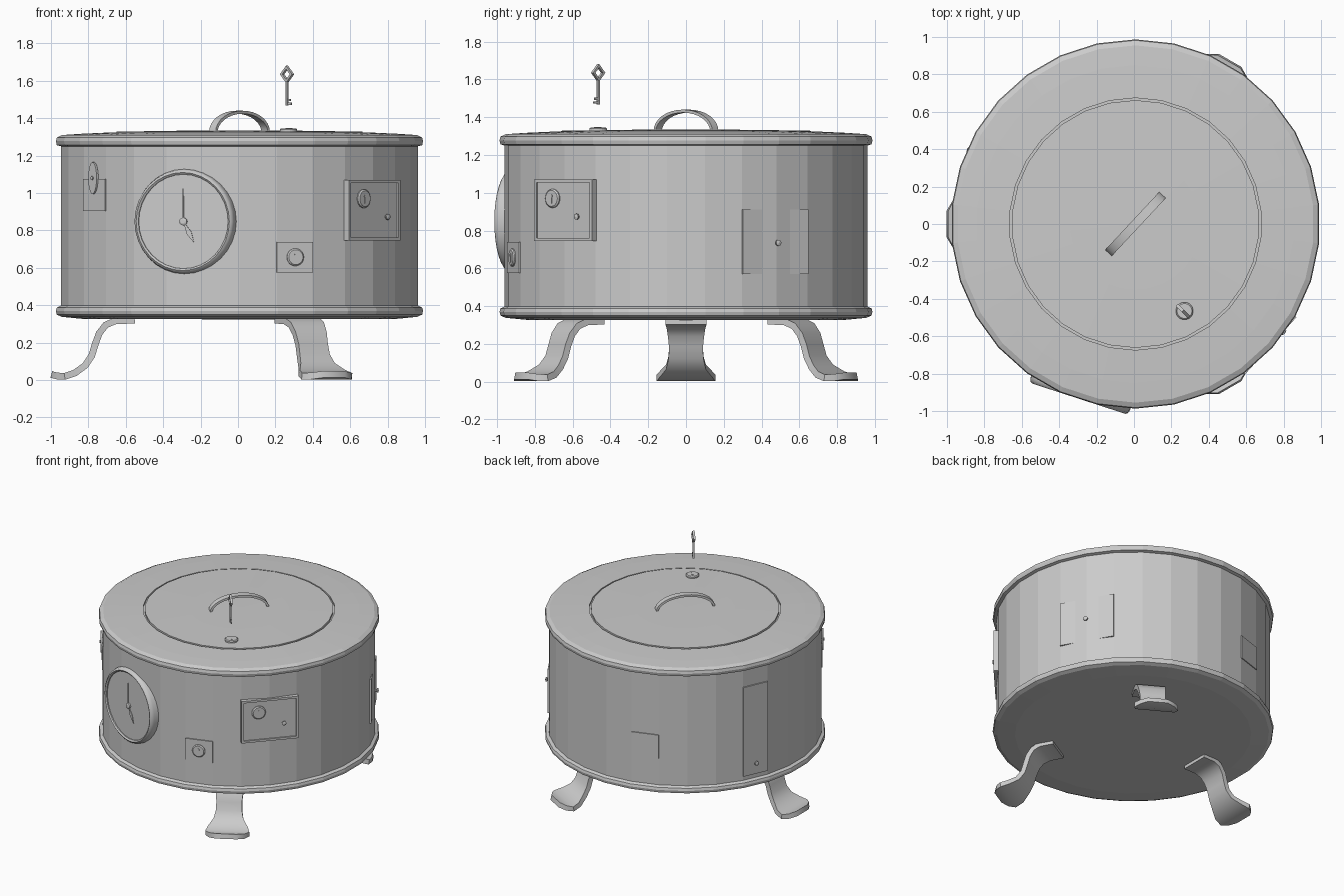
import bpy, bmesh, math
from mathutils import Matrix, Vector

if "Cube" in bpy.data.objects:
    bpy.data.objects.remove(bpy.data.objects["Cube"])

CX = 0.008          # axis of the drum
R = 0.96            # drum radius
SIDES = 30

grey = bpy.data.materials.new("plain_grey")
grey.diffuse_color = (0.6, 0.6, 0.6, 1)
grey.use_nodes = True
grey.node_tree.nodes["Principled BSDF"].inputs["Base Color"].default_value = grey.diffuse_color


def finish(name, bm, mat=None, smooth=False):
    bmesh.ops.remove_doubles(bm, verts=bm.verts, dist=1e-5)
    bmesh.ops.recalc_face_normals(bm, faces=bm.faces)
    me = bpy.data.meshes.new(name)
    bm.to_mesh(me)
    bm.free()
    me.materials.append(grey)
    ob = bpy.data.objects.new(name, me)
    bpy.context.collection.objects.link(ob)
    ob.matrix_world = mat if mat else Matrix.Translation((CX, 0, 0))
    if smooth:
        bpy.ops.object.select_all(action='DESELECT')
        ob.select_set(True)
        bpy.context.view_layer.objects.active = ob
        bpy.ops.object.shade_smooth_by_angle(angle=math.radians(40))
    return ob


def on_wall(deg, d, z, u=0, base=(CX, 0)):
    """Local x = right seen from outside, y = up, z = outward."""
    a = math.radians(deg)
    x, n = Vector((-math.sin(a), math.cos(a), 0)), Vector((math.cos(a), math.sin(a), 0))
    p = Vector((base[0], base[1], z)) + n * d + x * u
    return Matrix(((x.x, 0, n.x, p.x), (x.y, 0, n.y, p.y), (0, 1, 0, p.z), (0, 0, 0, 1)))


def lathe(name, profile, segs, mat=None, closed=False, smooth=False):
    bm = bmesh.new()
    rows = []
    for i in range(segs):
        a = math.pi / 2 + 2 * math.pi * i / segs
        rows.append([bm.verts.new((r * math.cos(a), r * math.sin(a), z)) for r, z in profile])
    n = len(profile)
    for i in range(segs):
        p, q = rows[i], rows[(i + 1) % segs]
        for j in range(n if closed else n - 1):
            k = (j + 1) % n
            bm.faces.new((p[j], q[j], q[k], p[k]))
    return finish(name, bm, mat, smooth)


def prism(name, outline, z0, z1, mat):
    bm = bmesh.new()
    lo = [bm.verts.new((x, y, z0)) for x, y in outline]
    hi = [bm.verts.new((x, y, z1)) for x, y in outline]
    bm.faces.new(lo)
    bm.faces.new(hi)
    for i in range(len(lo)):
        j = (i + 1) % len(lo)
        bm.faces.new((lo[i], lo[j], hi[j], hi[i]))
    return finish(name, bm, mat)


def rect(w, h, x=0, y=0):
    return [(x - w / 2, y - h / 2), (x + w / 2, y - h / 2), (x + w / 2, y + h / 2), (x - w / 2, y + h / 2)]


def strap(name, path, thick, deg):
    """Bent flat strip: path of (radius, z, half width)."""
    bm = bmesh.new()
    secs = []
    for i, (r, z, w) in enumerate(path):
        a, b = path[max(i - 1, 0)], path[min(i + 1, len(path) - 1)]
        t = Vector((b[0] - a[0], b[1] - a[1])).normalized() * thick / 2
        nx, nz = -t.y, t.x
        secs.append([bm.verts.new(c) for c in ((r + nx, -w, z + nz), (r + nx, w, z + nz),
                                               (r - nx, w, z - nz), (r - nx, -w, z - nz))])
    for p, q in zip(secs, secs[1:]):
        for j in range(4):
            k = (j + 1) % 4
            bm.faces.new((p[j], p[k], q[k], q[j]))
    bm.faces.new(secs[0])
    bm.faces.new(secs[-1])
    m = Matrix.Translation((CX, 0, 0)) @ Matrix.Rotation(math.radians(deg), 4, 'Z')
    return finish(name, bm, m, True)


def lock(name, mat, r=0.047, h=0.016):
    lathe(name + "_disc", [(0, -0.01), (r, -0.01), (r, h * 0.6), (r * 0.85, h), (0, h)], 20, mat)
    hole = [(0.008 * math.cos(math.radians(t)), 0.012 + 0.009 * math.sin(math.radians(t)))
            for t in range(-50, 231, 40)]
    prism(name + "_keyhole", hole + [(-0.005, -0.026), (0.005, -0.026)], h - 0.002, h + 0.003, mat)


def knob(name, mat):
    lathe(name, [(0, -0.01), (0.008, -0.01), (0.008, 0.01), (0.016, 0.013), (0.016, 0.022), (0, 0.026)], 10, mat)


# drum with rolled rims, domed top and a round groove for the lid
lathe("drum", [(0, 0.325), (0.83, 0.326), (0.955, 0.338), (0.982, 0.35), (0.987, 0.37), (0.982, 0.388),
               (R, 0.398), (R, 1.25), (0.982, 1.256), (0.987, 1.277), (0.982, 1.297), (0.955, 1.31),
               (0.85, 1.317), (0.674, 1.325), (0.674, 1.312), (0.662, 1.312), (0.662, 1.328),
               (0.35, 1.333), (0, 1.335)], SIDES)

# three cabriole legs
leg = [(0.56, 0.32, 0.108), (0.66, 0.318, 0.108), (0.715, 0.295, 0.102), (0.75, 0.25, 0.096),
       (0.772, 0.19, 0.09), (0.79, 0.13, 0.092), (0.825, 0.078, 0.105), (0.88, 0.038, 0.14),
       (0.935, 0.02, 0.155), (0.975, 0.022, 0.125), (1.006, 0.03, 0.07)]
for i, deg in enumerate((60, 180, 300)):
    strap(f"leg_{i + 1}", leg, 0.036, deg)

# carrying handle on the lid
arc = [(-0.205 * math.cos(math.pi * i / 16), 1.325 + 0.107 * math.sin(math.pi * i / 16), 0.024)
       for i in range(17)]
strap("lid_handle", arc, 0.016, 47)

# lid lock, keyhole running outward
lock("lid_lock", Matrix.Translation((0.27, -0.465, 1.33)) @ Matrix.Rotation(math.radians(45), 4, 'Z'))

# floating key
km = on_wall(225, 0, 1.635, 0, (0.262, -0.465))
lathe("key_bow", [(0.046, -0.008), (0.046, 0.008), (0.028, 0.008), (0.028, -0.008)], 4, km, closed=True)
prism("key_shaft", rect(0.013, 0.135, 0, -0.1), -0.0065, 0.0065, km)
for i, (w, y) in enumerate(((0.034, -0.158), (0.026, -0.138))):
    prism(f"key_bit_{i + 1}", rect(w, 0.012, w / 2, y), -0.004, 0.004, km)

# clock
cm = on_wall(-108, R, 0.848)
lathe("clock_face", [(0, 0.006), (0.262, 0.006), (0.262, -0.07)], 32, cm)
lathe("clock_ring", [(0.252, -0.05), (0.252, 0.014), (0.262, 0.022), (0.274, 0.014), (0.28, -0.005),
                     (0.28, -0.07)], 32, cm, closed=True, smooth=True)
lathe("clock_hub", [(0.021, 0.005), (0.021, 0.018), (0.012, 0.022), (0, 0.022)], 12, cm)
hand = [(0, 0), (-0.014, 0.07), (0, 0.13), (0.014, 0.07)]
prism("hour_hand", hand, 0.01, 0.014, cm @ Matrix.Rotation(math.radians(-152), 4, 'Z'))
prism("minute_hand", [(-0.004, 0), (0.004, 0), (0.002, 0.175), (-0.002, 0.175)], 0.012, 0.016, cm)

# small lock plate
lm = on_wall(-72, R, 0.657)
prism("lock_plate", rect(0.203, 0.165), -0.02, 0.003, lm)
lock("plate_lock", lm)

# framed door on the front right
W, H, f = 0.41, 0.325, 0.016
dm = on_wall(-42, R, 0.908)
prism("framed_door", rect(W - f, H - f), -0.06, 0.003, dm)
for s, n in ((-1, "a"), (1, "b")):
    prism("door_frame_side_" + n, rect(f, H, s * (W - f) / 2), -0.06, 0.013, dm)
    prism("door_frame_bar_" + n, rect(W, f, 0, s * (H - f) / 2), -0.06, 0.013, dm)
lock("door_lock", on_wall(-42, R, 0.97, -0.08), 0.05)
knob("door_knob", on_wall(-42, R, 0.873, 0.1))

# front left plate with oval swing cover
prism("cover_plate", rect(0.2, 0.17), -0.02, 0.002, on_wall(216, R, 0.99))
om = on_wall(216, R, 1.08)
prism("oval_cover", [(0.038 * math.cos(t * math.pi / 10), 0.085 * math.sin(t * math.pi / 10))
                     for t in range(20)], 0, 0.012, om)
lathe("cover_pin", [(0.01, 0), (0.01, 0.018), (0, 0.02)], 10, om)

# hatch on the back right, nearly flush with the wall
prism("back_right_hatch", rect(0.4, 0.34), -0.06, -0.009, on_wall(30, R, 0.74))
knob("hatch_knob", on_wall(30, R, 0.735))

# small plate and tall door at the back left
prism("back_plate", rect(0.2, 0.18), -0.02, 0.002, on_wall(108, R, 0.695))
prism("tall_door", rect(0.2, 0.69), -0.02, 0.004, on_wall(156, R, 0.775))
knob("tall_door_knob", on_wall(156, R, 0.515))
